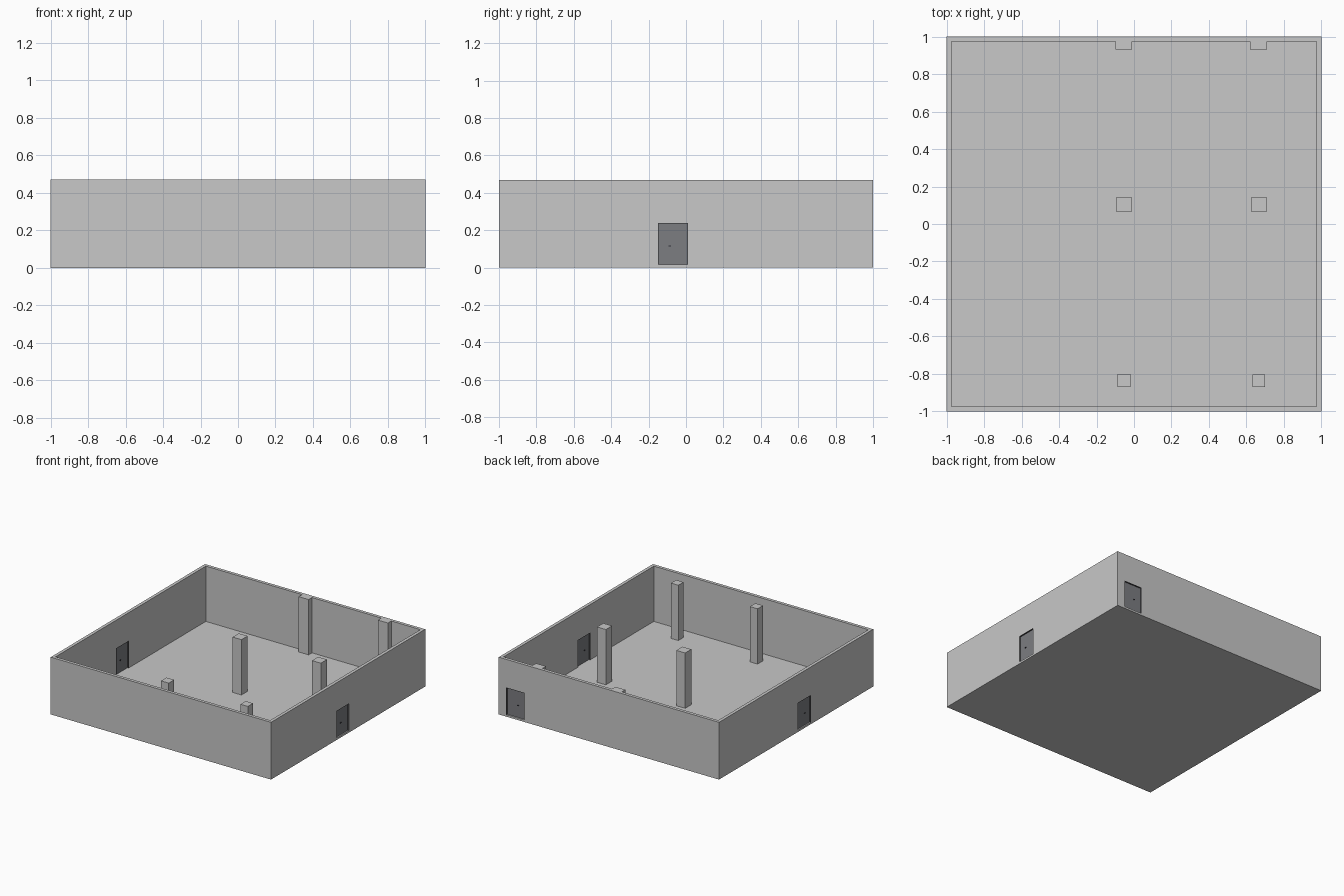
import bpy, bmesh
from mathutils import Vector

if "Cube" in bpy.data.objects:
    bpy.data.objects.remove(bpy.data.objects["Cube"])

H = 0.47        # wall height
FLOOR = 0.016   # floor thickness
W = 0.026       # wall thickness
I = 1 - W       # inner wall face


def material(name, rgb):
    m = bpy.data.materials.new(name)
    m.diffuse_color = (*rgb, 1)
    m.use_nodes = True
    m.node_tree.nodes["Principled BSDF"].inputs["Base Color"].default_value = m.diffuse_color
    return m


GREY = material("light_grey", (0.58, 0.58, 0.58))
DOOR = material("slate_grey", (0.20, 0.205, 0.22))
FRAME = material("dark_grey", (0.09, 0.09, 0.095))
METAL = material("dark_metal", (0.03, 0.03, 0.04))


def prism(name, outline, z0, z1, mat):
    """Extrude a flat outline from z0 to z1."""
    bm = bmesh.new()
    face = bm.faces.new([bm.verts.new((x, y, z0)) for x, y in outline])
    res = bmesh.ops.extrude_face_region(bm, geom=[face])
    verts = [g for g in res["geom"] if isinstance(g, bmesh.types.BMVert)]
    bmesh.ops.translate(bm, verts=verts, vec=Vector((0, 0, z1 - z0)))
    bmesh.ops.recalc_face_normals(bm, faces=bm.faces[:])
    me = bpy.data.meshes.new(name)
    bm.to_mesh(me)
    bm.free()
    me.materials.append(mat)
    ob = bpy.data.objects.new(name, me)
    bpy.context.collection.objects.link(ob)
    return ob


def box(name, x0, x1, y0, y1, z0, z1, mat):
    return prism(name, [(x0, y0), (x1, y0), (x1, y1), (x0, y1)], z0, z1, mat)


def cut(target, cutter):
    """Subtract the cutter, keep the result and drop the cutter."""
    mod = target.modifiers.new("cut", 'BOOLEAN')
    mod.operation = 'DIFFERENCE'
    mod.solver = 'EXACT'
    mod.object = cutter
    cutter.hide_render = True
    dg = bpy.context.evaluated_depsgraph_get()
    me = bpy.data.meshes.new_from_object(target.evaluated_get(dg))
    target.modifiers.clear()
    target.data = me
    bpy.data.objects.remove(cutter)


# Room shell: block hollowed by an inner outline with two pilaster notches
room = box("room_shell", -1, 1, -1, 1, 0, H, GREY)
P = 0.93
inner = [(-I, -I), (I, -I), (I, I), (0.71, I), (0.71, P), (0.62, P), (0.62, I),
         (-0.01, I), (-0.01, P), (-0.10, P), (-0.10, I), (-I, I)]
cut(room, prism("room_cavity", inner, FLOOR, H + 0.1, GREY))

# Free-standing columns
for name, x, y, s in (("column_back_left", -0.054, 0.105, 0.08),
                      ("column_back_right", 0.666, 0.105, 0.08),
                      ("column_front_left", -0.054, -0.836, 0.07),
                      ("column_front_right", 0.665, -0.836, 0.067)):
    h = s / 2
    box(name, x - h, x + h, y - h, y + h, FLOOR - 0.004, H, GREY)

# Doors: opening, dark lining, slab set in mid-wall, handles on both sides
TOP, MID = 0.24, 1 - W / 2


def wall_box(name, axis, side, a0, a1, d0, d1, z0, z1, mat):
    """Box along a wall: a = span along the wall, d = distance from centre."""
    d0, d1 = sorted((side * d0, side * d1))
    if axis == 'x':
        return box(name, d0, d1, a0, a1, z0, z1, mat)
    return box(name, a0, a1, d0, d1, z0, z1, mat)


for name, axis, side, a0, a1 in (("right", 'x', 1, -0.15, 0.012),
                                 ("left", 'x', -1, -0.19, -0.022),
                                 ("back", 'y', 1, 0.765, 0.932)):
    cut(room, wall_box("opening", axis, side, a0, a1, I - 0.05, 1.05, FLOOR, TOP, GREY))
    t = 0.004
    for part, b0, b1, z0, z1 in (("jamb_a", a0, a0 + t, FLOOR, TOP),
                                 ("jamb_b", a1 - t, a1, FLOOR, TOP),
                                 ("lintel", a0 + t, a1 - t, TOP - t, TOP)):
        wall_box(f"{name}_door_{part}", axis, side, b0, b1, I, 1, z0, z1, FRAME)
    wall_box(f"{name}_door", axis, side, a0 + t, a1 - t,
             MID - 0.003, MID + 0.003, FLOOR, TOP - t, DOOR)
    c = (a0 + a1) / 2 - 0.018
    wall_box(f"{name}_door_handle", axis, side, c - 0.006, c + 0.006,
             MID - 0.009, MID + 0.009, 0.113, 0.118, METAL)
